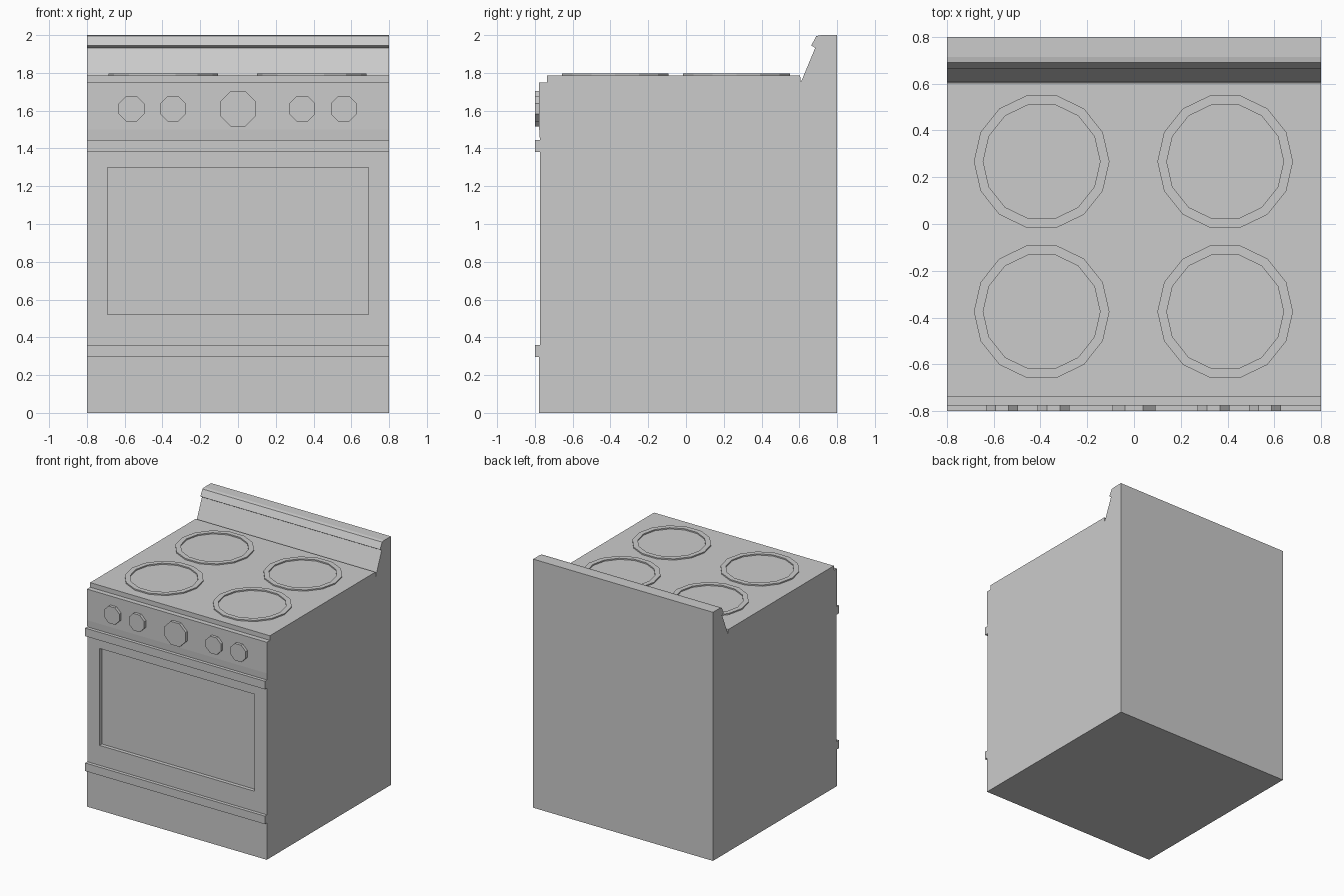
import bpy, bmesh
from math import pi, cos, sin

if "Cube" in bpy.data.objects:
    bpy.data.objects.remove(bpy.data.objects["Cube"])

HALF = 0.8


def make_object(name, bm):
    bmesh.ops.recalc_face_normals(bm, faces=bm.faces)
    mesh = bpy.data.meshes.new(name)
    bm.to_mesh(mesh)
    bm.free()
    obj = bpy.data.objects.new(name, mesh)
    bpy.context.collection.objects.link(obj)
    return obj


def extrude_profile(name, profile):
    """Extrude a closed (y, z) outline across the full width."""
    bm = bmesh.new()
    face = bm.faces.new([bm.verts.new((-HALF, y, z)) for y, z in profile])
    out = bmesh.ops.extrude_face_region(bm, geom=[face])
    verts = [v for v in out["geom"] if isinstance(v, bmesh.types.BMVert)]
    bmesh.ops.translate(bm, verts=verts, vec=(2 * HALF, 0, 0))
    return make_object(name, bm)


def box(name, lo, hi):
    bm = bmesh.new()
    bmesh.ops.create_cube(bm, size=1)
    for v in bm.verts:
        v.co = [(a + b) / 2 + c * (b - a) for a, b, c in zip(lo, hi, v.co)]
    return make_object(name, bm)


def burner_ring(name, cx, cy, r_out=0.29, r_in=0.25, z0=1.78, z1=1.797, n=14):
    bm = bmesh.new()
    loops = [[bm.verts.new((cx + r * cos(2 * pi * i / n), cy + r * sin(2 * pi * i / n), z))
              for i in range(n)]
             for r, z in ((r_out, z0), (r_out, z1), (r_in, z1), (r_in, z0))]
    for k in range(4):
        a, b = loops[k], loops[(k + 1) % 4]
        for i in range(n):
            j = (i + 1) % n
            bm.faces.new((a[i], a[j], b[j], b[i]))
    return make_object(name, bm)


def knob(name, x, apothem, z=1.61, front=-0.8, back=-0.77):
    bm = bmesh.new()
    r = apothem / cos(pi / 8)
    ring = [bm.verts.new((x + r * cos(pi / 8 + i * pi / 4), front,
                          z + r * sin(pi / 8 + i * pi / 4))) for i in range(8)]
    out = bmesh.ops.extrude_face_region(bm, geom=[bm.faces.new(ring)])
    verts = [v for v in out["geom"] if isinstance(v, bmesh.types.BMVert)]
    bmesh.ops.translate(bm, verts=verts, vec=(0, back - front, 0))
    return make_object(name, bm)


# Oven body with stepped front edge and backsplash, from the side profile
body = extrude_profile("oven_body", [
    (0.8, 0), (0.8, 2), (0.715, 2), (0.69, 1.995), (0.663, 1.945), (0.684, 1.932),
    (0.608, 1.75), (0.604, 1.787), (-0.737, 1.787), (-0.737, 1.75), (-0.777, 1.75),
    (-0.777, 1.5), (-0.773, 1.44), (-0.773, 0.36), (-0.777, 0.3), (-0.777, 0)])

# Recessed oven window
cutter = box("window_cutter", (-0.69, -0.9, 0.52), (0.69, -0.743, 1.30))
cutter.hide_render = True
cut = body.modifiers.new("window_recess", "BOOLEAN")
cut.operation = "DIFFERENCE"
cut.solver = "EXACT"
cut.object = cutter
bpy.context.view_layer.objects.active = body
bpy.ops.object.modifier_apply(modifier=cut.name)
bpy.data.objects.remove(cutter)

# Door and drawer handle bars
box("door_handle", (-HALF, -0.8, 1.38), (HALF, -0.765, 1.445))
box("drawer_handle", (-HALF, -0.8, 0.295), (HALF, -0.765, 0.36))

# Four burner rings
for side, x in (("left", -0.395), ("right", 0.39)):
    for row, y in (("front", -0.375), ("back", 0.267)):
        burner_ring(f"burner_{row}_{side}", x, y)

# Control knobs, larger one in the middle
for i, x in enumerate((-0.564, -0.344, 0.34, 0.56)):
    knob(f"burner_knob_{i + 1}", x, 0.068)
knob("oven_knob", 0, 0.093)
